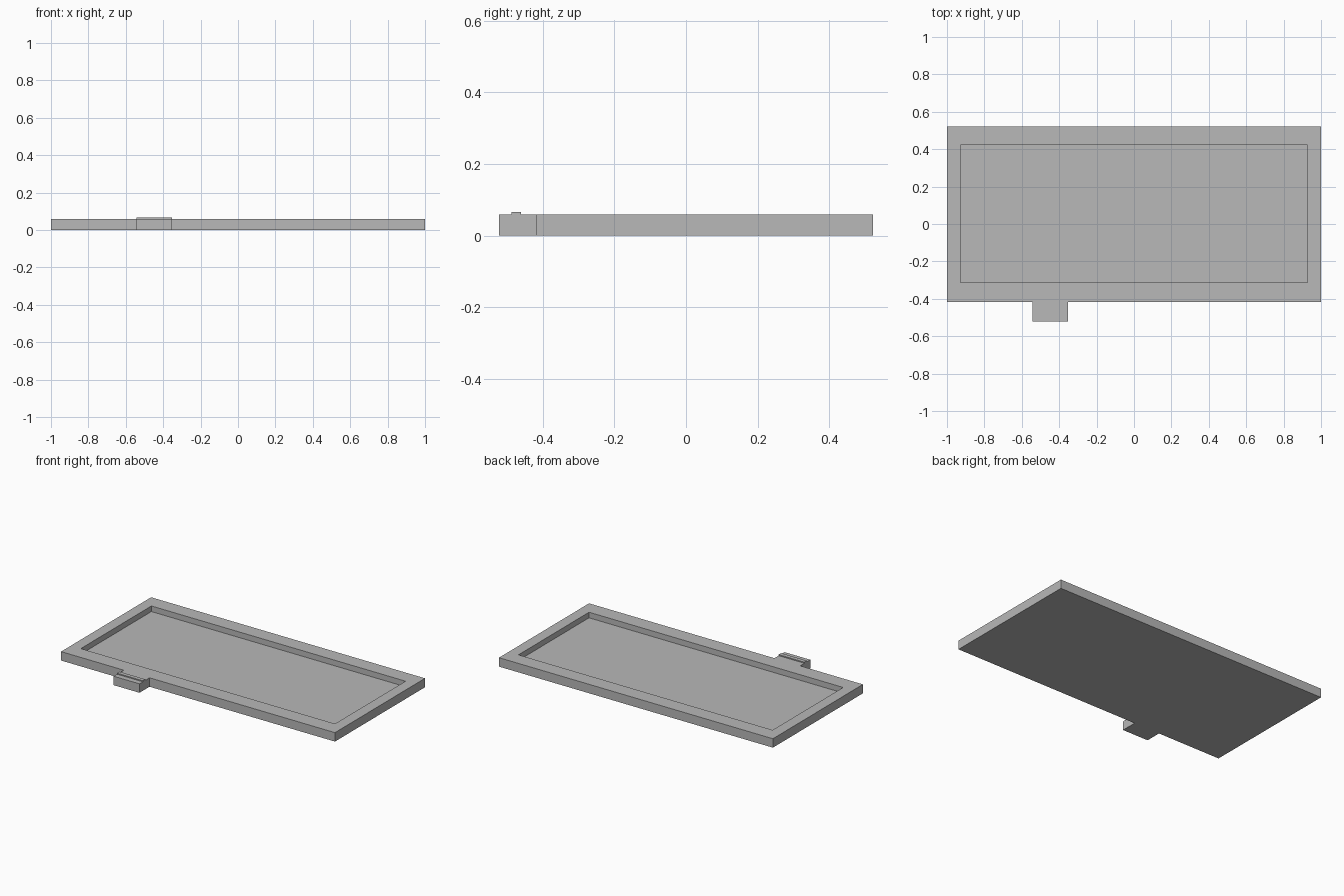
import bpy
import bmesh
from mathutils import Vector

default_cube = bpy.data.objects.get("Cube")
if default_cube:
    bpy.data.objects.remove(default_cube, do_unlink=True)

grey = bpy.data.materials.new("plain grey")
grey.use_nodes = True
grey.diffuse_color = (0.48, 0.48, 0.48, 1)
grey.node_tree.nodes["Principled BSDF"].inputs["Base Color"].default_value = grey.diffuse_color

HEIGHT = 0.059
FLOOR = 0.022
FRONT, BACK = -0.417, 0.522


def finish(name, bm):
    bmesh.ops.recalc_face_normals(bm, faces=bm.faces)
    mesh = bpy.data.meshes.new(name)
    bm.to_mesh(mesh)
    bm.free()
    mesh.materials.append(grey)
    obj = bpy.data.objects.new(name, mesh)
    bpy.context.collection.objects.link(obj)
    return obj


def rectangle(bm, x, y0, y1, z):
    corners = [(-x, y0), (x, y0), (x, y1), (-x, y1)]
    return [bm.verts.new((cx, cy, z)) for cx, cy in corners]


# Shallow tray: bottom, outer wall, flat rim, inner wall and recessed floor
bm = bmesh.new()
rings = [
    rectangle(bm, 1, FRONT, BACK, 0),
    rectangle(bm, 1, FRONT, BACK, HEIGHT),
    rectangle(bm, 0.928, -0.314, 0.422, HEIGHT),
    rectangle(bm, 0.928, -0.314, 0.422, FLOOR),
]
for low, high in zip(rings, rings[1:]):
    for i in range(4):
        j = (i + 1) % 4
        bm.faces.new((low[i], low[j], high[j], high[i]))
bm.faces.new(rings[0])
bm.faces.new(rings[-1])
finish("tray", bm)

# Front latch tab: side profile with a small catch ridge, extruded along x
profile = [
    (FRONT, 0), (-0.522, 0), (-0.522, HEIGHT), (-0.487, HEIGHT),
    (-0.487, 0.066), (-0.461, 0.066), (-0.461, HEIGHT), (FRONT, HEIGHT),
]
bm = bmesh.new()
side = bm.faces.new([bm.verts.new((-0.542, y, z)) for y, z in profile])
extruded = bmesh.ops.extrude_face_region(bm, geom=[side], use_keep_orig=True)
moved = [v for v in extruded["geom"] if isinstance(v, bmesh.types.BMVert)]
bmesh.ops.translate(bm, verts=moved, vec=Vector((0.188, 0, 0)))
finish("latch_tab", bm)
